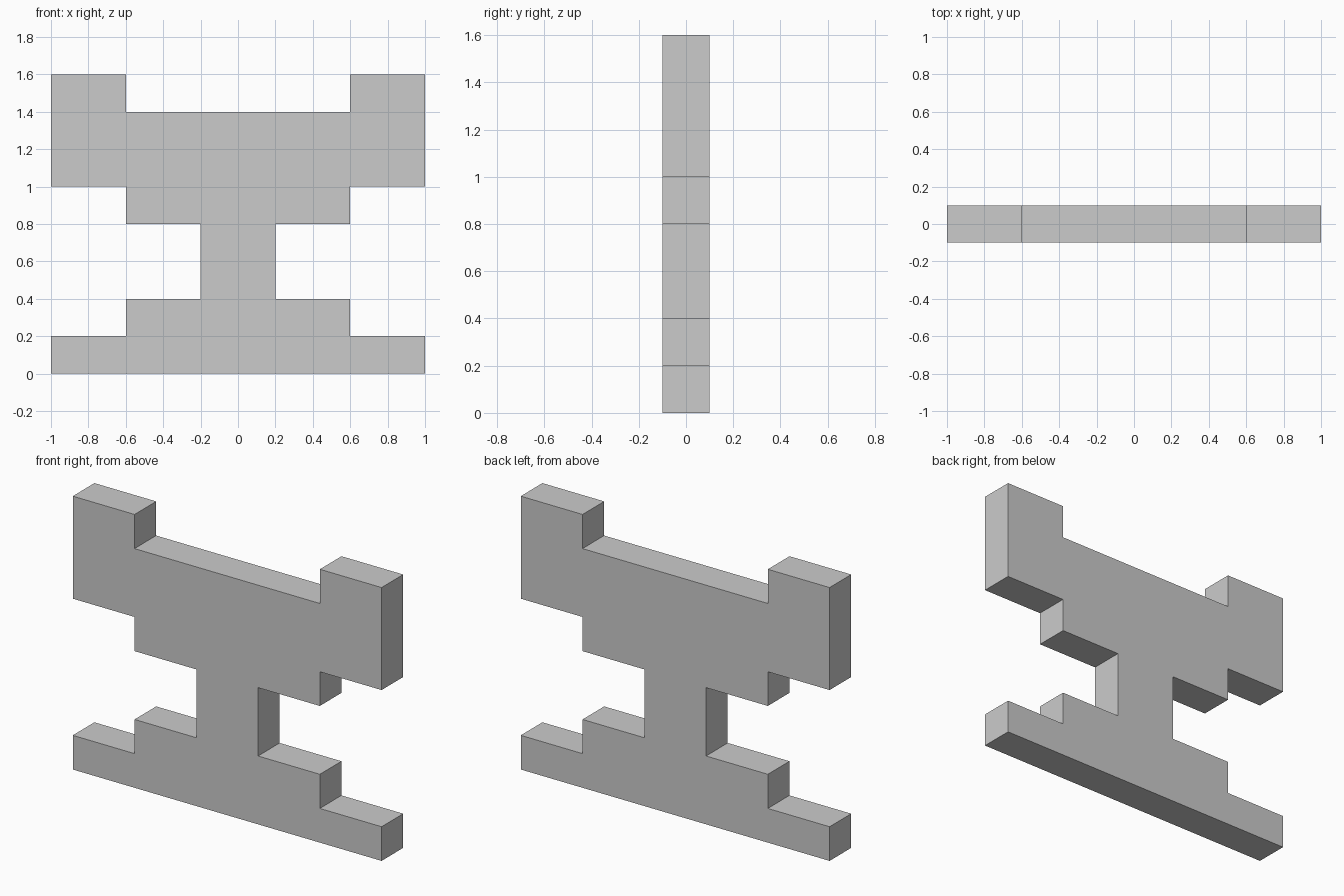
import bpy, bmesh

if "Cube" in bpy.data.objects:
    bpy.data.objects.remove(bpy.data.objects["Cube"])

DEPTH = 0.2

grey = bpy.data.materials.new("light grey")
grey.diffuse_color = (0.6, 0.6, 0.6, 1.0)
grey.use_nodes = True
grey.node_tree.nodes["Principled BSDF"].inputs["Base Color"].default_value = grey.diffuse_color

# Right half of the stepped outline (x, z), from bottom centre to top centre
half = [(1.0, 0.0), (1.0, 0.2), (0.6, 0.2), (0.6, 0.4), (0.2, 0.4),
        (0.2, 0.8), (0.6, 0.8), (0.6, 1.0), (1.0, 1.0), (1.0, 1.6),
        (0.6, 1.6), (0.6, 1.4)]
outline = half + [(-x, z) for x, z in reversed(half)]

# Stepped slab: front face extruded backwards
bm = bmesh.new()
front = bm.faces.new([bm.verts.new((x, -DEPTH / 2, z)) for x, z in outline])
back = bmesh.ops.extrude_face_region(bm, geom=[front], use_keep_orig=True)
moved = [g for g in back["geom"] if isinstance(g, bmesh.types.BMVert)]
bmesh.ops.translate(bm, verts=moved, vec=(0, DEPTH, 0))
bmesh.ops.recalc_face_normals(bm, faces=bm.faces)
bmesh.ops.triangulate(bm, faces=[f for f in bm.faces if len(f.verts) > 4])

mesh = bpy.data.meshes.new("stepped_slab")
bm.to_mesh(mesh)
bm.free()
mesh.materials.append(grey)
slab = bpy.data.objects.new("stepped_slab", mesh)
bpy.context.collection.objects.link(slab)
